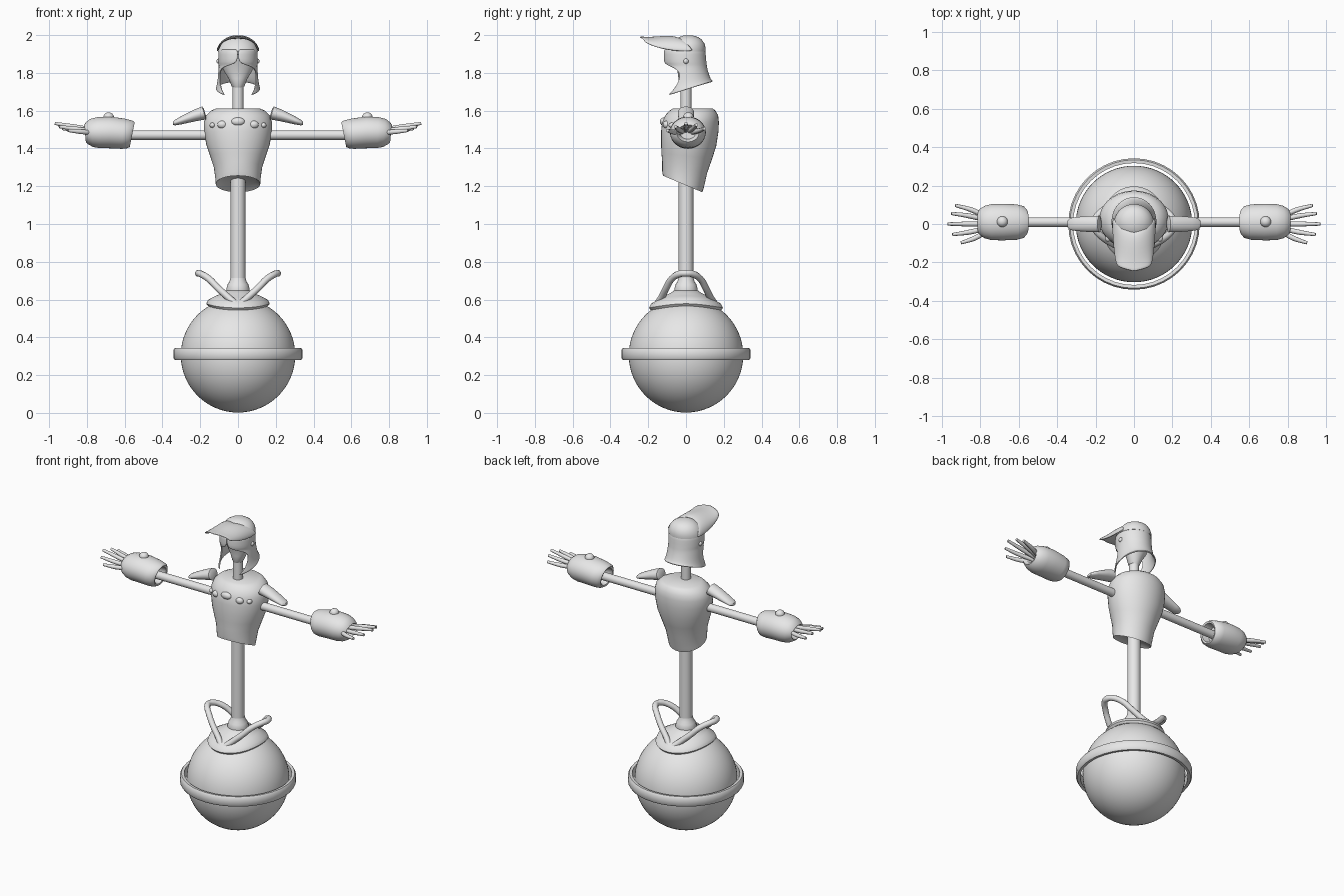
import bpy, bmesh
from math import sin, cos, pi, radians
from mathutils import Vector

if "Cube" in bpy.data.objects:
    bpy.data.objects.remove(bpy.data.objects["Cube"])

grey = bpy.data.materials.new("plain_grey")
grey.use_nodes = True
grey.diffuse_color = (0.8, 0.8, 0.8, 1)
grey.node_tree.nodes["Principled BSDF"].inputs["Base Color"].default_value = (0.8, 0.8, 0.8, 1)


def finish(obj, mirror=False, thick=0, subdiv=0):
    """Material, modifiers and smooth shading shared by every part."""
    obj.data.materials.append(grey)
    if mirror:
        obj.modifiers.new("Mirror", "MIRROR")
    if thick:
        solid = obj.modifiers.new("Solidify", "SOLIDIFY")
        solid.thickness, solid.offset = thick, 0
    if subdiv:
        obj.modifiers.new("Subdivision", "SUBSURF").levels = subdiv
        obj.modifiers["Subdivision"].render_levels = subdiv
    bpy.ops.object.select_all(action="DESELECT")
    obj.select_set(True)
    bpy.context.view_layer.objects.active = obj
    bpy.ops.object.shade_smooth_by_angle(angle=radians(45))
    return obj


def skin(name, rows, closed=True, caps=True, **kw):
    """Bridge rows of points into a surface, optionally closed and capped."""
    bm = bmesh.new()
    rings = [[bm.verts.new(p) for p in row] for row in rows]
    n = len(rows[0])
    for a, b in zip(rings, rings[1:]):
        for i in range(n if closed else n - 1):
            j = (i + 1) % n
            bm.faces.new((a[i], a[j], b[j], b[i]))
    if caps and closed:
        bm.faces.new(rings[0][::-1])
        bm.faces.new(rings[-1])
    bmesh.ops.recalc_face_normals(bm, faces=bm.faces)
    mesh = bpy.data.meshes.new(name)
    bm.to_mesh(mesh)
    bm.free()
    obj = bpy.data.objects.new(name, mesh)
    bpy.context.collection.objects.link(obj)
    return finish(obj, **kw)


def ellipse(centre, u, v, n=40):
    c, u, v = Vector(centre), Vector(u), Vector(v)
    return [c + u * cos(2 * pi * i / n) + v * sin(2 * pi * i / n) for i in range(n)]


def level(z, y, rx, ry, tilt=0):
    """Horizontal ellipse whose height changes with depth."""
    return ellipse((0, y, z), (rx, 0, 0), (0, ry, tilt * ry))


def upright(x, y, z, ry, rz, lean=0):
    """Ellipse across the x axis."""
    return ellipse((x, y, z), (0, ry, 0), (lean * rz, 0, rz))


def lathe(name, profile, **kw):
    return skin(name, [level(z, 0, r, r) for r, z in profile], **kw)


def blob(name, centre, size, mirror=False, seg=32):
    mesh = bpy.data.meshes.new(name)
    bm = bmesh.new()
    bmesh.ops.create_uvsphere(bm, u_segments=seg, v_segments=seg // 2, radius=1)
    for v in bm.verts:
        v.co = Vector(a * s for a, s in zip(v.co, size)) + Vector(centre)
    bm.to_mesh(mesh)
    bm.free()
    obj = bpy.data.objects.new(name, mesh)
    bpy.context.collection.objects.link(obj)
    return finish(obj, mirror)


def tube(name, points, radius, tapers=None, mirror=True):
    """Smooth curve with a round section, turned into a mesh."""
    curve = bpy.data.curves.new(name, "CURVE")
    curve.dimensions = "3D"
    curve.bevel_depth, curve.bevel_resolution = radius, 3
    curve.use_fill_caps = True
    curve.resolution_u = 8
    spline = curve.splines.new("BEZIER")
    spline.bezier_points.add(len(points) - 1)
    for i, (bp, p) in enumerate(zip(spline.bezier_points, points)):
        bp.co = p
        bp.handle_left_type = bp.handle_right_type = "AUTO"
        bp.radius = tapers[i] if tapers else 1
    temp = bpy.data.objects.new(name + "_path", curve)
    bpy.context.collection.objects.link(temp)
    bpy.context.view_layer.update()
    mesh = bpy.data.meshes.new_from_object(temp.evaluated_get(bpy.context.evaluated_depsgraph_get()))
    bpy.data.objects.remove(temp)
    obj = bpy.data.objects.new(name, mesh)
    bpy.context.collection.objects.link(obj)
    return finish(obj, mirror)


# Ball base and the loose ring around it
blob("ball", (0, 0, 0.305), (0.303, 0.303, 0.303), seg=64)
ring = [(0.317, 0.282), (0.334, 0.28), (0.342, 0.292), (0.342, 0.332), (0.334, 0.344), (0.317, 0.342)]
lathe("ball_ring", ring + ring[:1], caps=False)

# Scalloped collar on the ball
collar = []
for r, z, wave in [(0.172, 0.555, 1), (0.182, 0.567, 1), (0.172, 0.588, 0.9), (0.125, 0.615, 0.4),
                   (0.085, 0.633, 0), (0.06, 0.65, 0)]:
    row = []
    for i in range(64):
        a = 2 * pi * i / 64
        w = cos(2 * a) * wave
        row.append((cos(a) * (r - 0.014 * w), sin(a) * (r - 0.014 * w), z + 0.011 * w))
    collar.append(row)
skin("collar", collar)

# Two arched horns leaning outward
half = [(0.01, 0.155, 0.575), (0.05, 0.13, 0.61), (0.105, 0.105, 0.66), (0.155, 0.075, 0.71), (0.2, 0.03, 0.737)]
arch = [(x, -y, z) for x, y, z in half] + [(0.21, 0, 0.739)] + half[::-1]
tube("horn_arch", arch, 0.018)

# Pole, its foot and the neck
lathe("pole_foot", [(0.06, 0.635), (0.062, 0.655), (0.055, 0.68), (0.045, 0.695), (0.04, 0.715)])
lathe("pole", [(0.039, 0.65), (0.039, 1.3)])
lathe("neck", [(0.029, 1.57), (0.029, 1.76)])

# Breastplate
skin("torso", [level(*s) for s in [
    (1.235, -0.02, 0.09, 0.07, -0.4), (1.212, -0.018, 0.118, 0.104, -0.42),
    (1.235, -0.016, 0.119, 0.11, -0.4), (1.3, -0.007, 0.128, 0.119, -0.25),
    (1.36, 0.004, 0.148, 0.134, -0.12), (1.42, 0.014, 0.168, 0.146, -0.05),
    (1.49, 0.02, 0.18, 0.152), (1.54, 0.024, 0.18, 0.15), (1.575, 0.03, 0.168, 0.14),
    (1.6, 0.034, 0.142, 0.122), (1.612, 0.036, 0.115, 0.105)]])

# Gems across the chest
blob("centre_gem", (0, -0.118, 1.542), (0.036, 0.02, 0.022))
blob("inner_gem", (0.083, -0.102, 1.526), (0.026, 0.02, 0.021), True)
blob("outer_gem", (0.135, -0.074, 1.523), (0.015, 0.018, 0.014), True)

# Shoulder guards
skin("shoulder_guard", [upright(*s) for s in [
    (0.175, 0, 1.59, 0.03, 0.02, 0.3), (0.18, 0, 1.588, 0.043, 0.034, 0.3),
    (0.23, 0, 1.574, 0.042, 0.03, 0.2), (0.3, 0, 1.549, 0.036, 0.021, 0.1),
    (0.333, 0, 1.537, 0.031, 0.015), (0.345, 0, 1.533, 0.018, 0.008)]], mirror=True)

# Arms and hollow-ended gauntlets
skin("arm", [upright(x, 0.01, 1.471, 0.025, 0.025) for x in (0.1, 0.65)], mirror=True)
skin("gauntlet", [upright(*s) for s in [
    (0.61, 0.01, 1.475, 0.05, 0.045, -0.2), (0.563, 0.01, 1.473, 0.055, 0.055, -0.2),
    (0.56, 0.01, 1.473, 0.065, 0.066, -0.2), (0.575, 0.01, 1.474, 0.083, 0.074, -0.2),
    (0.61, 0.01, 1.478, 0.092, 0.08, -0.1), (0.68, 0.01, 1.485, 0.095, 0.084, 0),
    (0.74, 0.01, 1.484, 0.094, 0.082, 0.05), (0.775, 0.01, 1.482, 0.085, 0.074, 0.1),
    (0.8, 0.01, 1.48, 0.07, 0.058, 0.1), (0.81, 0.01, 1.48, 0.058, 0.045, 0.1),
    (0.8, 0.01, 1.48, 0.052, 0.04), (0.76, 0.01, 1.48, 0.04, 0.03)]], mirror=True)
blob("gauntlet_stud", (0.685, 0.012, 1.565), (0.028, 0.028, 0.026), True)

# Five spread fingers per hand
for i, (x, y, z) in enumerate([(0.9, -0.098, 1.495), (0.945, -0.055, 1.515), (0.97, 0, 1.533),
                               (0.95, 0.055, 1.525), (0.93, 0.097, 1.505)]):
    base = Vector((0.76, y * 0.35, 1.48 + (z - 1.49) * 0.4))
    tip = Vector((x, y, z))
    middle = base.lerp(tip, 0.5) + Vector((0, y * 0.08, 0))
    tube("finger_%d" % (i + 1), [base, middle, tip], 0.013, (1, 1, 0.65))

# Face under the helmet
skin("face", [level(*s) for s in [
    (1.715, 0, 0.018, 0.025), (1.73, 0, 0.034, 0.034), (1.77, 0.005, 0.05, 0.045),
    (1.81, 0.01, 0.075, 0.055), (1.85, 0.01, 0.088, 0.07), (1.92, 0, 0.088, 0.08)]])

# Helmet shell: each row wraps from the back round to its opening edge
shell = []
for z, y, rx, ry, tilt, reach in [
        (1.925, -0.008, 0.1, 0.106, 0, 180), (1.87, -0.006, 0.1, 0.108, 0, 180),
        (1.848, -0.004, 0.1, 0.109, 0, 172), (1.835, -0.003, 0.1, 0.109, 0, 135),
        (1.815, 0, 0.1, 0.11, 0, 112), (1.785, 0.004, 0.101, 0.113, 0.05, 108),
        (1.75, 0.008, 0.105, 0.118, 0.15, 116), (1.725, 0.01, 0.111, 0.124, 0.25, 130),
        (1.714, 0.011, 0.115, 0.129, 0.32, 145)]:
    angles = [radians(reach * (i / 24 - 1)) for i in range(49)]
    shell.append([(rx * sin(a), y + ry * cos(a), z + tilt * ry * cos(a)) for a in angles])
skin("helmet_shell", shell, closed=False, thick=0.009, subdiv=1)

# Helmet crown
skin("helmet_crown", [level(*s) for s in [
    (1.912, -0.005, 0.106, 0.108), (1.93, 0, 0.104, 0.104), (1.955, 0.008, 0.093, 0.09),
    (1.977, 0.013, 0.075, 0.07), (1.99, 0.014, 0.053, 0.049), (1.997, 0.012, 0.028, 0.027),
    (1.999, 0.01, 0.008, 0.008)]])

# Arched visor: depth at the middle and sides, half width, heights at both
visor = []
for y_mid, y_side, half_w, z_mid, z_side in [
        (-0.248, -0.215, 0.085, 1.99, 1.96), (-0.215, -0.185, 0.095, 1.985, 1.945),
        (-0.16, -0.13, 0.101, 1.988, 1.927), (-0.1, -0.06, 0.108, 1.993, 1.916),
        (-0.065, 0, 0.109, 1.99, 1.913), (-0.045, 0.04, 0.107, 1.982, 1.917)]:
    row = []
    for i in range(17):
        t = i / 8 - 1
        s = abs(t)
        row.append((half_w * sin(t * pi / 2), y_mid + (y_side - y_mid) * s,
                    z_mid + (z_side - z_mid) * (1 - cos(t * pi / 2))))
    visor.append(row)
skin("visor", visor, closed=False, thick=0.009, subdiv=1)
blob("visor_rivet", (0.102, 0, 1.862), (0.012, 0.014, 0.014), True, 16)
